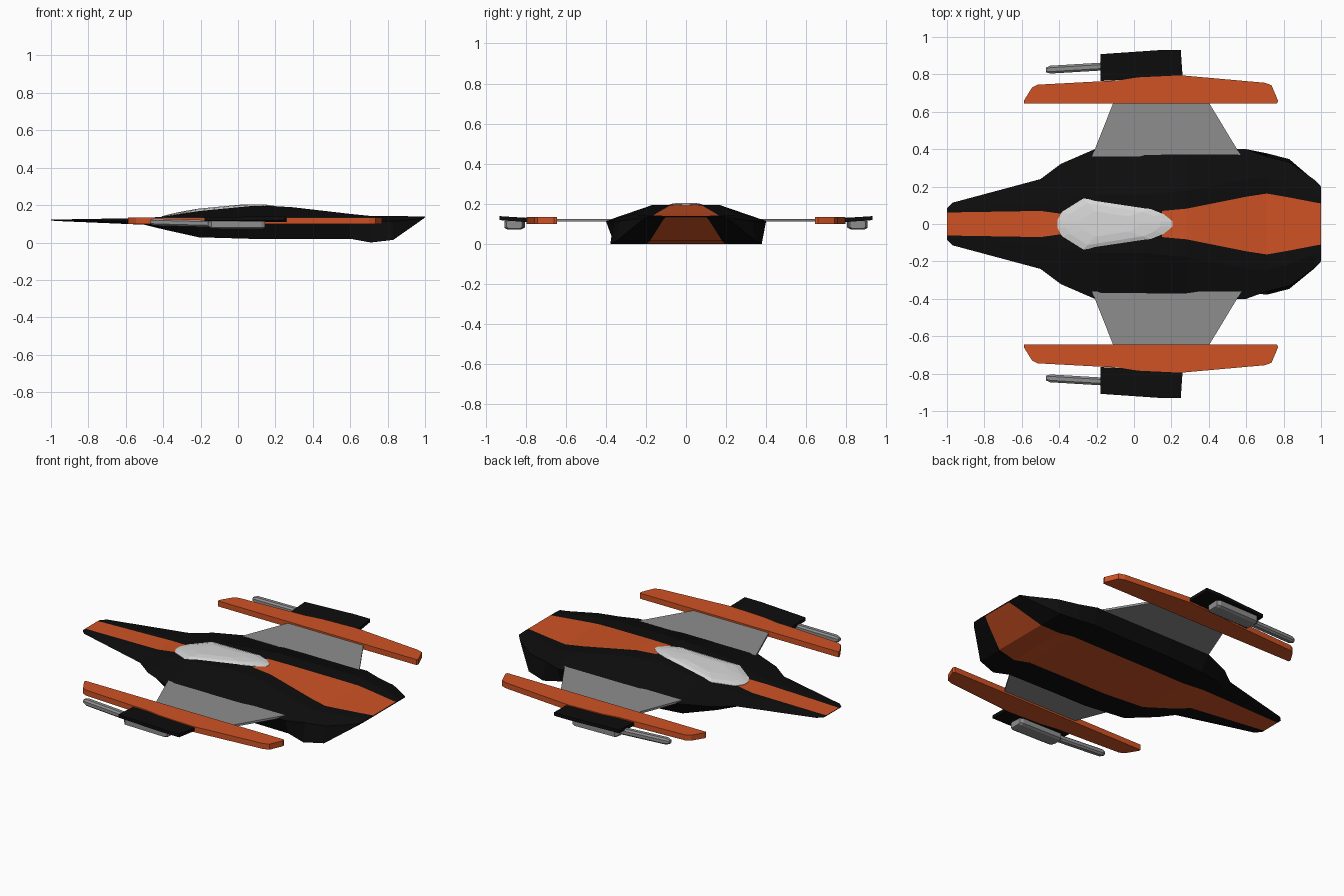
import bpy, bmesh
from mathutils import Vector

if "Cube" in bpy.data.objects:
    bpy.data.objects.remove(bpy.data.objects["Cube"])


def material(name, rgb):
    m = bpy.data.materials.new(name)
    m.diffuse_color = (*rgb, 1)
    m.use_nodes = True
    m.node_tree.nodes["Principled BSDF"].inputs["Base Color"].default_value = m.diffuse_color
    return m


black = material("black hull", (0.004, 0.004, 0.004))
orange = material("orange trim", (0.62, 0.085, 0.018))
grey = material("mid grey", (0.27, 0.27, 0.27))
white = material("pale glass", (0.68, 0.68, 0.68))


def make_object(name, bm, *mats):
    bmesh.ops.recalc_face_normals(bm, faces=bm.faces[:])
    me = bpy.data.meshes.new(name)
    bm.to_mesh(me)
    bm.free()
    for m in mats:
        me.materials.append(m)
    ob = bpy.data.objects.new(name, me)
    bpy.context.collection.objects.link(ob)
    return ob


def loft(bm, rings):
    """Skin a list of rings, cap both ends, return (column, face) pairs."""
    vs = [[bm.verts.new(p) for p in r] for r in rings]
    n = len(vs[0])
    out = []
    for a, b in zip(vs, vs[1:]):
        for j in range(n):
            k = (j + 1) % n
            out.append((j, bm.faces.new((a[j], a[k], b[k], b[j]))))
    bm.faces.new(vs[0])
    bm.faces.new(vs[-1])
    return out


# Hull stations: x, stripe half width, top z, edge half width, belly half width, belly z
hull = [
    (-1.0, .060, .122, .085, .075, .118),
    (-.97, .062, .123, .114, .10, .115),
    (-.50, .070, .131, .240, .19, .095),
    (-.39, .055, .139, .322, .26, .068),
    (-.21, .060, .168, .40, .335, .028),
    (.06, .060, .194, .40, .36, .02),
    (.15, .070, .195, .40, .36, .02),
    (.28, .082, .190, .40, .36, .02),
    (.60, .146, .153, .40, .365, .02),
    (.71, .163, .142, .36, .378, 0),
    (.83, .142, .141, .33, .347, .014),
    (.97, .115, .140, .233, .228, .112),
    (1.0, .110, .140, .20, .195, .134),
]


def section(x, stripe, top, edge, belly, low):
    """Ten-sided cross-section; shoulder, edge height and belly stripe follow rules."""
    shoulder = stripe + .3 * max(0, edge - .085)
    edge_z = max(.114, (top + low) / 2)
    half = [(stripe, top), (shoulder, top), (edge, edge_z), (belly, low), (max(.06, .52 * belly), low)]
    return [(x, y, z) for y, z in half + [(-y, z) for y, z in reversed(half)]]


# Fuselage with orange centre stripes above and below (column 9 = top, 4 = belly)
bm = bmesh.new()
for j, f in loft(bm, [section(*h) for h in hull]):
    under_canopy = -.39 < f.calc_center_median().x < .15
    if j == 4 or (j == 9 and not under_canopy):
        f.material_index = 1
make_object("fuselage", bm, black, orange)


def deck_z(x):
    for a, b in zip(hull, hull[1:]):
        if a[0] <= x <= b[0]:
            return a[2] + (b[2] - a[2]) * (x - a[0]) / (b[0] - a[0])


# Faceted canopy: outline sunk in the deck, then shrinking raised rings
half = [(-.41, .02), (-.385, .065), (-.27, .137), (.09, .08), (.16, .052), (.205, .015)]
outline = half + [(x, -y) for x, y in reversed(half)]
rings = []
for k, h in ((1, -.006), (1, .002), (.82, .009), (.5, .013)):
    scaled = [(-.15 + (x + .15) * k, y * k) for x, y in outline]
    rings.append([(x, y, deck_z(x) + h) for x, y in scaled])
bm = bmesh.new()
loft(bm, rings)
bmesh.ops.triangulate(bm, faces=[f for f in bm.faces if len(f.verts) > 4])
make_object("canopy", bm, white)


def plate(name, pts, z0, z1, mat, side):
    """Flat plate from a top outline, mirrored by side."""
    bm = bmesh.new()
    loft(bm, [[(x, y * side, z) for x, y in pts] for z in (z0, z1)])
    return make_object(name, bm, mat)


def rod(name, a, b, ry, rz, mat, side, chamfer):
    """Eight-sided bar from a to b with pinched ends."""
    a, b, c = Vector(a), Vector(b), chamfer
    quarter = [(1, c), (c, 1)]
    prof = quarter + [(-u, v) for u, v in reversed(quarter)]
    prof += [(-u, -v) for u, v in prof]
    rings = []
    for t, k in ((0, .6), (.06, 1), (.94, 1), (1, .8)):
        p = a.lerp(b, t)
        rings.append([(p.x, side * (p.y + u * ry * k), p.z + v * rz * k) for u, v in prof])
    bm = bmesh.new()
    loft(bm, rings)
    return make_object(name, bm, mat)


wing = [(-.225, .36), (.575, .36), (.40, .65), (-.11, .65)]
fin = [(-.588, .645), (-.588, .66), (-.545, .73), (-.515, .745), (-.08, .768), (.02, .784),
       (.25, .795), (.70, .755), (.735, .742), (.77, .66), (.765, .645)]
pod = [(-.18, .765), (-.18, .908), (.14, .93), (.25, .93), (.26, .785)]

for side, tag in ((1, "left"), (-1, "right")):
    plate(f"wing_{tag}", wing, .111, .124, grey, side)
    plate(f"side_fin_{tag}", fin, .10, .134, orange, side)

    # Weapon mount: plate that rises slightly outward
    mount = plate(f"mount_plate_{tag}", pod, .108, .128, black, side)
    for v in mount.data.vertices:
        v.co.z += max(0, abs(v.co.y) - .8) * .08

    # Gun body and barrel beneath the mount plate
    rod(f"gun_body_{tag}", (-.16, .852, .098), (.145, .858, .096), .048, .024, grey, side, .7)
    rod(f"gun_barrel_{tag}", (-.47, .824, .11), (-.10, .846, .10), .021, .019, grey, side, .5)
